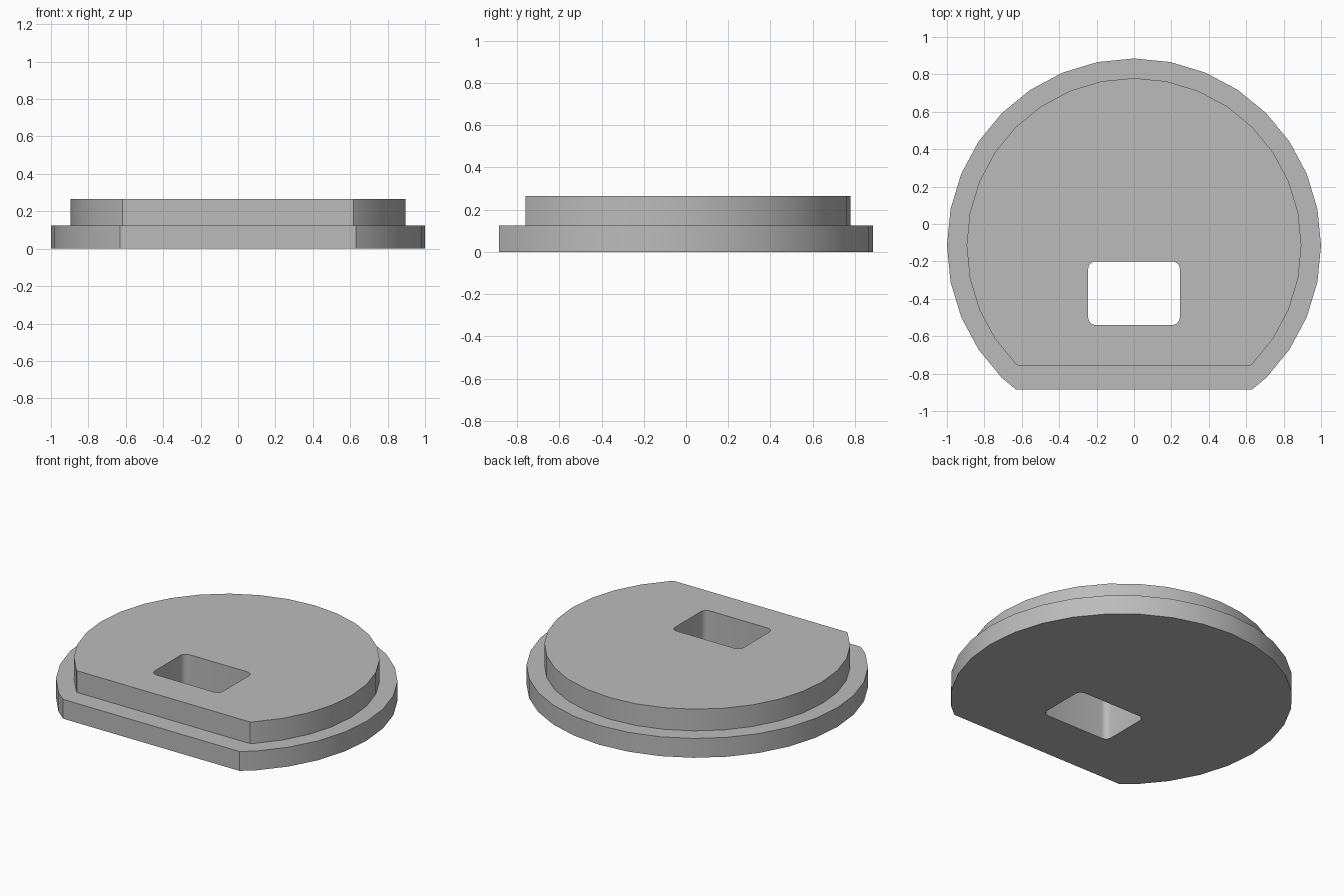
import bpy, bmesh, math

if "Cube" in bpy.data.objects:
    bpy.data.objects.remove(bpy.data.objects["Cube"])

CY = -0.115                      # centre of both round outlines
Z0, Z1, Z2 = 0.0, 0.125, 0.265   # bottom, ledge and top heights


def d_outline(radius, cut_y, n=32):
    """Circle with its front sliced flat at cut_y."""
    pts = [(radius * math.sin(2 * math.pi * i / n),
            CY + radius * math.cos(2 * math.pi * i / n)) for i in range(n)]
    out = []
    for (ax, ay), (bx, by) in zip(pts, pts[1:] + pts[:1]):
        if ay > cut_y:
            out.append((ax, ay))
        if (ay > cut_y) != (by > cut_y):
            t = (cut_y - ay) / (by - ay)
            out.append((ax + t * (bx - ax), cut_y))
    return out


def rounded_rect(x0, x1, y0, y1, r, seg=5):
    """Rectangle with rounded corners."""
    out = []
    corners = [(x1 - r, y1 - r), (x0 + r, y1 - r), (x0 + r, y0 + r), (x1 - r, y0 + r)]
    for k, (cx, cy) in enumerate(corners):
        for i in range(seg + 1):
            a = math.pi / 2 * (k + i / seg)
            out.append((cx + r * math.cos(a), cy + r * math.sin(a)))
    return out


bm = bmesh.new()


def ring(pts, z):
    vs = [bm.verts.new((x, y, z)) for x, y in pts]
    es = [bm.edges.new((a, b)) for a, b in zip(vs, vs[1:] + vs[:1])]
    return vs, es


def wall(a, b):
    n = len(a[0])
    for i in range(n):
        j = (i + 1) % n
        bm.faces.new((a[0][i], a[0][j], b[0][j], b[0][i]))


def flat(a, b):
    bmesh.ops.triangle_fill(bm, use_beauty=True, use_dissolve=False, edges=a[1] + b[1])


wide = d_outline(1.0, -0.885)
narrow = d_outline(0.895, -0.76)
slot = rounded_rect(-0.245, 0.245, -0.54, -0.20, 0.04)

# outlines at each level
wide_low, wide_high = ring(wide, Z0), ring(wide, Z1)
narrow_low, narrow_high = ring(narrow, Z1), ring(narrow, Z2)
slot_low, slot_high = ring(slot, Z0), ring(slot, Z2)

# flat faces: underside, ledge, top
flat(wide_low, slot_low)
flat(wide_high, narrow_low)
flat(narrow_high, slot_high)

# side walls and slot wall
wall(wide_low, wide_high)
wall(narrow_low, narrow_high)
wall(slot_low, slot_high)

bmesh.ops.recalc_face_normals(bm, faces=bm.faces[:])
mesh = bpy.data.meshes.new("stepped_cap")
bm.to_mesh(mesh)
bm.free()

cap = bpy.data.objects.new("stepped_cap", mesh)
bpy.context.collection.objects.link(cap)

grey = bpy.data.materials.new("plain grey")
grey.diffuse_color = (0.5, 0.5, 0.5, 1)
grey.use_nodes = True
grey.node_tree.nodes["Principled BSDF"].inputs["Base Color"].default_value = grey.diffuse_color
mesh.materials.append(grey)

bpy.context.view_layer.objects.active = cap
cap.select_set(True)
bpy.ops.object.shade_smooth_by_angle(angle=math.radians(30))
